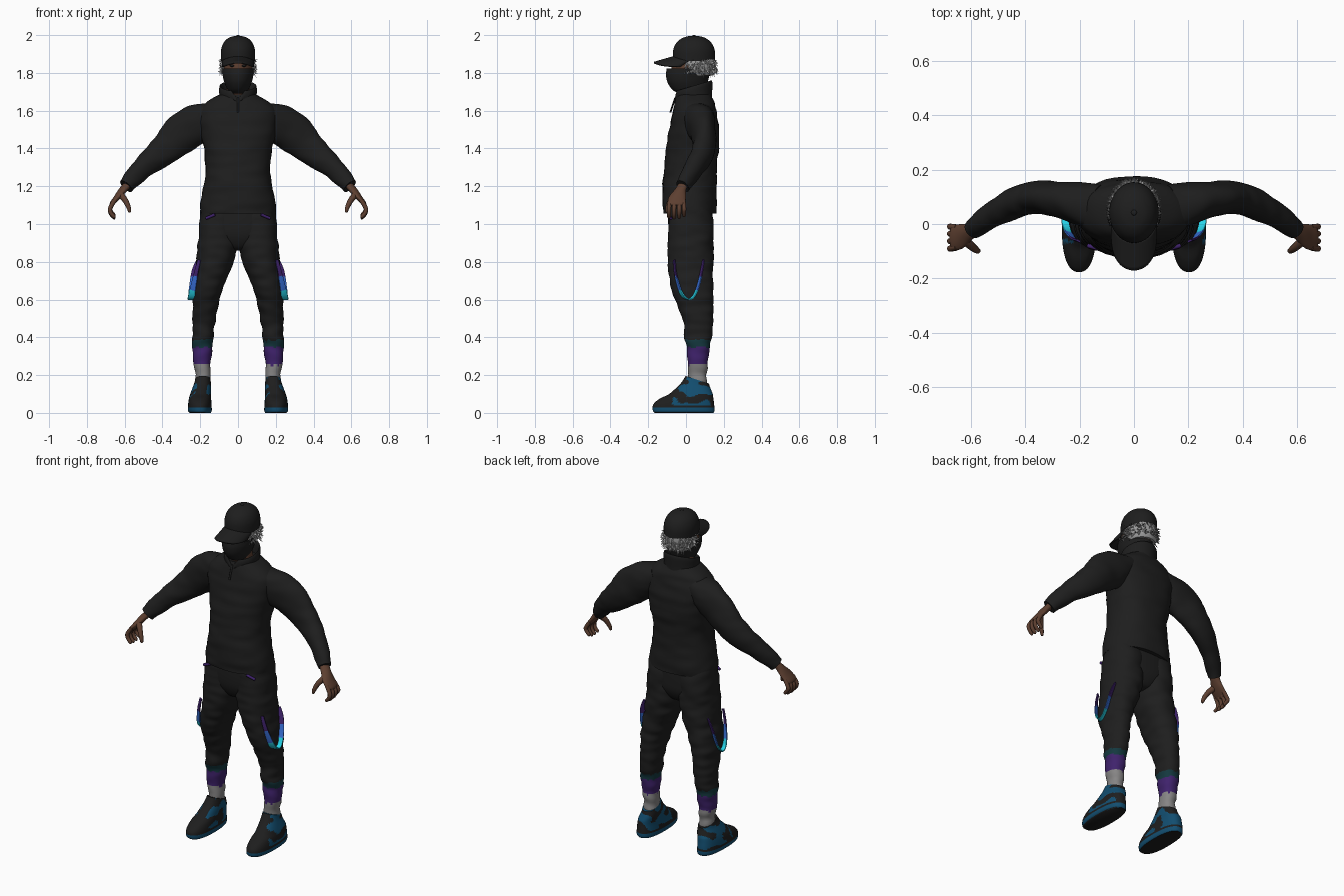
import bpy, bmesh, math, random
from mathutils import Vector, noise

if "Cube" in bpy.data.objects:
    bpy.data.objects.remove(bpy.data.objects["Cube"])

random.seed(4)


def material(name, rgb):
    m = bpy.data.materials.new(name)
    m.diffuse_color = (*rgb, 1)
    m.use_nodes = True
    m.node_tree.nodes["Principled BSDF"].inputs["Base Color"].default_value = m.diffuse_color
    return m


BLACK = material("black cloth", (0.013, 0.013, 0.013))
SKIN = material("brown skin", (0.11, 0.05, 0.03))
HAIR = material("grey hair", (0.33, 0.33, 0.33))
SOCK = material("light grey sock", (0.24, 0.235, 0.235))
PURPLE = material("purple", (0.05, 0.016, 0.15))
TEAL = material("dark teal", (0.007, 0.04, 0.05))
SHOE_BLUE = material("shoe blue", (0.006, 0.075, 0.16))
BLUE = material("strap blue", (0.04, 0.16, 0.68))
CYAN = material("strap cyan", (0.02, 0.65, 0.8))


def finish(name, bm, mats, rule=None):
    """Turn a bmesh into a smooth object and colour its faces by rule."""
    bmesh.ops.recalc_face_normals(bm, faces=bm.faces)
    bm.normal_update()
    if rule:
        for f in bm.faces:
            f.material_index = rule(f.calc_center_median(), f.normal)
    me = bpy.data.meshes.new(name)
    bm.to_mesh(me)
    bm.free()
    for m in mats:
        me.materials.append(m)
    ob = bpy.data.objects.new(name, me)
    bpy.context.collection.objects.link(ob)
    bpy.ops.object.select_all(action='DESELECT')
    ob.select_set(True)
    bpy.context.view_layer.objects.active = ob
    bpy.ops.object.shade_smooth_by_angle(angle=math.radians(50))
    return ob


def spline(pts, sub):
    """Catmull-Rom interpolation of ring tuples."""
    out = []
    for i in range(len(pts) - 1):
        a, b, c, d = pts[max(i - 1, 0)], pts[i], pts[i + 1], pts[min(i + 2, len(pts) - 1)]
        for k in range(sub):
            t = k / sub
            out.append([0.5 * (2 * q + (r - p) * t + (2 * p - 5 * q + 4 * r - s) * t * t
                               + (3 * q - p - 3 * r + s) * t ** 3) for p, q, r, s in zip(a, b, c, d)])
    return out + [list(pts[-1])]


def loft(name, pts, mats, rule=None, sides=40, sub=6, ref=None, e=2.0, wrinkle=0.0,
         warp=None, side=1, caps=True):
    """Skin rings (x, y, z, rx, ry); rings lie flat, or square to the path if ref is given."""
    rings = spline(pts, sub)
    bm = bmesh.new()
    rows = []
    for i, (x, y, z, rx, ry) in enumerate(rings):
        u, v, c = Vector((1, 0, 0)), Vector((0, 1, 0)), Vector((x, y, z))
        if ref:
            t = (Vector(rings[min(i + 1, len(rings) - 1)][:3]) - Vector(rings[max(i - 1, 0)][:3])).normalized()
            v = t.cross(Vector(ref)).normalized()
            u = v.cross(t)
        row = []
        for k in range(sides):
            a = 2 * math.pi * k / sides
            ca, sa = math.cos(a), math.sin(a)
            d = (u * math.copysign(abs(ca) ** (2 / e), ca) * rx
                 + v * math.copysign(abs(sa) ** (2 / e), sa) * ry)
            p = c + d
            if wrinkle:
                p += d.normalized() * wrinkle * noise.noise(Vector((p.x * 9, p.y * 9, p.z * 22)))
            if warp:
                p = warp(p)
            row.append(bm.verts.new((p.x * side, p.y, p.z)))
        rows.append(row)
    for r0, r1 in zip(rows, rows[1:]):
        for k in range(sides):
            j = (k + 1) % sides
            bm.faces.new((r0[k], r0[j], r1[j], r1[k]))
    if caps:
        bm.faces.new(rows[0])
        bm.faces.new(rows[-1])
    return finish(name, bm, mats, rule)


def ball(name, loc, scale, mat):
    bm = bmesh.new()
    bmesh.ops.create_uvsphere(bm, u_segments=32, v_segments=20, radius=1)
    for v in bm.verts:
        v.co = Vector([v.co[i] * scale[i] + loc[i] for i in range(3)])
    return finish(name, bm, [mat])


# Sweater body
loft("sweater", [(0, .02, 1.055, .2, .14), (0, .02, 1.1, .198, .143), (0, .018, 1.2, .182, .142),
                 (0, .025, 1.3, .17, .14), (0, .035, 1.4, .182, .14), (0, .043, 1.5, .2, .133),
                 (0, .045, 1.58, .21, .118), (0, .046, 1.64, .175, .104), (0, .045, 1.685, .1, .088)],
     [BLACK], e=2.3, wrinkle=.007)


# Collar: leans back, with a notch at the front, and zip pull
def collar_shape(p):
    p = p.copy()
    k = max(0, min(1, (p.z - 1.65) / .06))
    p.z += .3 * (p.y - .04) * k
    if p.y < 0:
        p.z -= .045 * k * max(0, 1 - abs(p.x) / .035)
    return p


loft("collar", [(0, .042, 1.625, .115, .098), (0, .04, 1.67, .1, .098), (0, .04, 1.715, .1, .1),
                (0, .04, 1.732, .095, .094), (0, .04, 1.715, .087, .086), (0, .04, 1.66, .08, .078)],
     [BLACK], warp=collar_shape, caps=False, sides=64)
loft("zip", [(0, -.056, 1.67, .006, .005), (0, -.083, 1.59, .006, .005)], [BLACK], sides=8)

# Head, neck, mask
ball("head", (0, .027, 1.83), (.078, .105, .12), SKIN)
loft("neck", [(0, .035, 1.62, .065, .07), (0, .03, 1.75, .058, .065)], [SKIN])
loft("mask", [(0, .025, 1.69, .045, .06), (0, .017, 1.71, .056, .088), (0, .01, 1.75, .073, .108),
              (0, .011, 1.79, .082, .117), (0, .013, 1.822, .083, .115)], [BLACK],
     warp=lambda p: p + Vector((0, 0, .12 * max(0, p.y) if p.z < 1.78 else 0)))
for s in (1, -1):
    ball("eye", (.032 * s, -.07, 1.838), (.013, .008, .006), BLACK)
    ball("eyebrow", (.034 * s, -.069, 1.856), (.02, .008, .004), HAIR)

# Cap with brim and button
loft("cap", [(0, .042, 1.863, .09, .112), (0, .042, 1.92, .09, .11), (0, .042, 1.96, .076, .092),
             (0, .042, 1.985, .05, .06), (0, .042, 1.995, .02, .025), (0, .042, 1.996, .004, .005)], [BLACK])
ball("cap_button", (0, .042, 1.994), (.011, .011, .006), BLACK)
bm = bmesh.new()
grid = []
for i in range(25):
    a = math.pi * (i / 24 - .5)
    x0, root, tip = math.sin(a), .04 - .1 * math.cos(a * .85), -.03 - .14 * math.cos(a) ** .7
    grid.append([bm.verts.new((.08 * x0, root + (min(tip, root) - root) * j / 8,
                               1.886 - .032 * j / 8 - .022 * x0 * x0)) for j in range(9)])
for r0, r1 in zip(grid, grid[1:]):
    for j in range(8):
        bm.faces.new((r0[j], r0[j + 1], r1[j + 1], r1[j]))
brim = finish("cap_brim", bm, [BLACK])
mod = brim.modifiers.new("thickness", 'SOLIDIFY')
mod.thickness, mod.offset = .009, 0

# Hair: a shell below the cap with short random spikes
loft("hair", [(0, .065, 1.785, .072, .075), (0, .06, 1.81, .084, .092),
              (0, .055, 1.85, .087, .1), (0, .055, 1.88, .085, .098)], [HAIR])
bm = bmesh.new()
for i in range(260):
    a = math.radians(random.uniform(-35, 215))
    z = random.uniform(1.8, 1.868)
    out = Vector((math.cos(a), math.sin(a), 0))
    base = Vector((.083 * out.x, .055 + .096 * out.y, z))
    tip = base + out * random.uniform(.012, .024) + Vector((0, 0, random.uniform(-.028, .008)))
    t = Vector((-out.y, out.x, 0)) * .006
    c = [bm.verts.new(p) for p in (base + t, base - t, base + Vector((0, 0, .008)), tip)]
    for f in ((0, 1, 2), (0, 1, 3), (1, 2, 3), (2, 0, 3)):
        bm.faces.new([c[k] for k in f])
finish("hair_spikes", bm, [HAIR])

# Seat of the trousers
loft("trouser_seat", [(0, .023, 1.1, .19, .115), (0, .023, 1.0, .198, .117), (0, .025, .93, .17, .11),
                      (0, .025, .875, .08, .08), (0, .025, .86, .03, .04)], [BLACK], e=2.4)


# Colour rules
def leg_colour(c, n):
    z = c.z + .012 * noise.noise(c * 45)
    return 0 if z > .385 else 1 if z > .35 else 2 if z > .255 else 3


def shoe_colour(c, n):
    if n.z < -.7:
        return 0
    if c.z < .028:
        return 1
    patch = noise.noise(Vector((c.x * 8, c.y * 16, c.z * 20))) > -.08
    return 1 if c.z > .042 and c.y > -.07 and n.y > -.55 and patch else 0


def strap_colour(c, n):
    return 0 if c.z > .72 else 1 if c.z > .65 else 2


def shoe_shape(p):
    k = max(0, min(1, (p.z - .1) / .08))
    return p - Vector((0, 0, .33 * p.y * k))


for s, w in ((1, "left"), (-1, "right")):
    # Trouser leg with coloured cuff and sock
    loft(w + "_leg", [(.1, .023, 1.09, .095, .11), (.104, .025, .95, .105, .12), (.113, .025, .85, .104, .121),
                      (.135, .027, .75, .092, .119), (.16, .032, .65, .08, .109), (.172, .045, .58, .069, .097),
                      (.178, .062, .5, .06, .082), (.184, .066, .42, .055, .074), (.188, .063, .36, .054, .063),
                      (.187, .062, .27, .046, .054), (.185, .065, .15, .038, .045)],
         [BLACK, TEAL, PURPLE, SOCK], leg_colour, sides=56, sub=10, e=2.2, wrinkle=.009, side=s)
    loft(w + "_pocket_zip", [(.122, -.093, 1.05, .008, .008), (.17, -.08, 1.03, .008, .008)], [PURPLE],
         sides=8, ref=(0, 1, 0), side=s)

    # Hanging strap
    loft(w + "_strap", [(.205, -.062, .81, .009, .004), (.222, -.056, .74, .012, .004), (.24, -.032, .65, .017, .004),
                        (.245, -.004, .608, .021, .004), (.245, .03, .608, .021, .004), (.243, .06, .66, .018, .004),
                        (.232, .083, .75, .014, .004), (.21, .092, .81, .01, .004)],
         [PURPLE, BLUE, CYAN], strap_colour, sides=12, ref=(1, .45, 0), e=5, side=s)

    # Shoe
    loft(w + "_shoe", [(.2, -.01, 0, .056, .155), (.202, -.0125, .012, .063, .163), (.202, -.012, .045, .062, .161),
                       (.201, .003, .075, .059, .142), (.198, .027, .1, .055, .115), (.192, .047, .135, .05, .089),
                       (.188, .056, .165, .045, .074), (.186, .06, .195, .041, .062)],
         [BLACK, SHOE_BLUE], shoe_colour, sides=72, e=2.4, warp=shoe_shape, side=s)

    # Sleeve
    loft(w + "_sleeve", [(.13, .06, 1.585, .07, .085), (.2, .075, 1.54, .1, .078), (.28, .09, 1.49, .107, .066),
                         (.37, .095, 1.41, .088, .06), (.46, .068, 1.335, .066, .055),
                         (.54, .02, 1.26, .052, .045), (.592, -.018, 1.2, .04, .037)],
         [BLACK], ref=(0, 0, 1), wrinkle=.007, side=s)

    # Hand: palm, four curled fingers, thumb
    loft(w + "_palm", [(.57, -.005, 1.225, .028, .028), (.605, -.028, 1.185, .026, .03), (.635, -.045, 1.145, .022, .045),
                       (.66, -.05, 1.115, .017, .047), (.67, -.05, 1.1, .01, .042)], [SKIN], sides=24, side=s)
    for i, y in enumerate((-.09, -.063, -.036, -.01)):
        d = (.004, 0, .002, .012)[i]
        loft(w + "_finger", [(.652, y * .9 - .004, 1.125, .011, .011), (.676, y, 1.085, .0115, .0115),
                             (.673, y, 1.055 + d, .011, .011), (.655, y, 1.033 + d, .009, .009),
                             (.65, y, 1.029 + d, .003, .003)],
             [SKIN], sides=12, ref=(0, 1, 0), side=s)
    loft(w + "_thumb", [(.622, -.06, 1.155, .018, .018), (.597, -.083, 1.125, .015, .015),
                        (.58, -.096, 1.09, .012, .012), (.573, -.1, 1.066, .008, .008),
                        (.572, -.1, 1.062, .002, .002)], [SKIN], sides=12, ref=(0, 1, 0), side=s)
